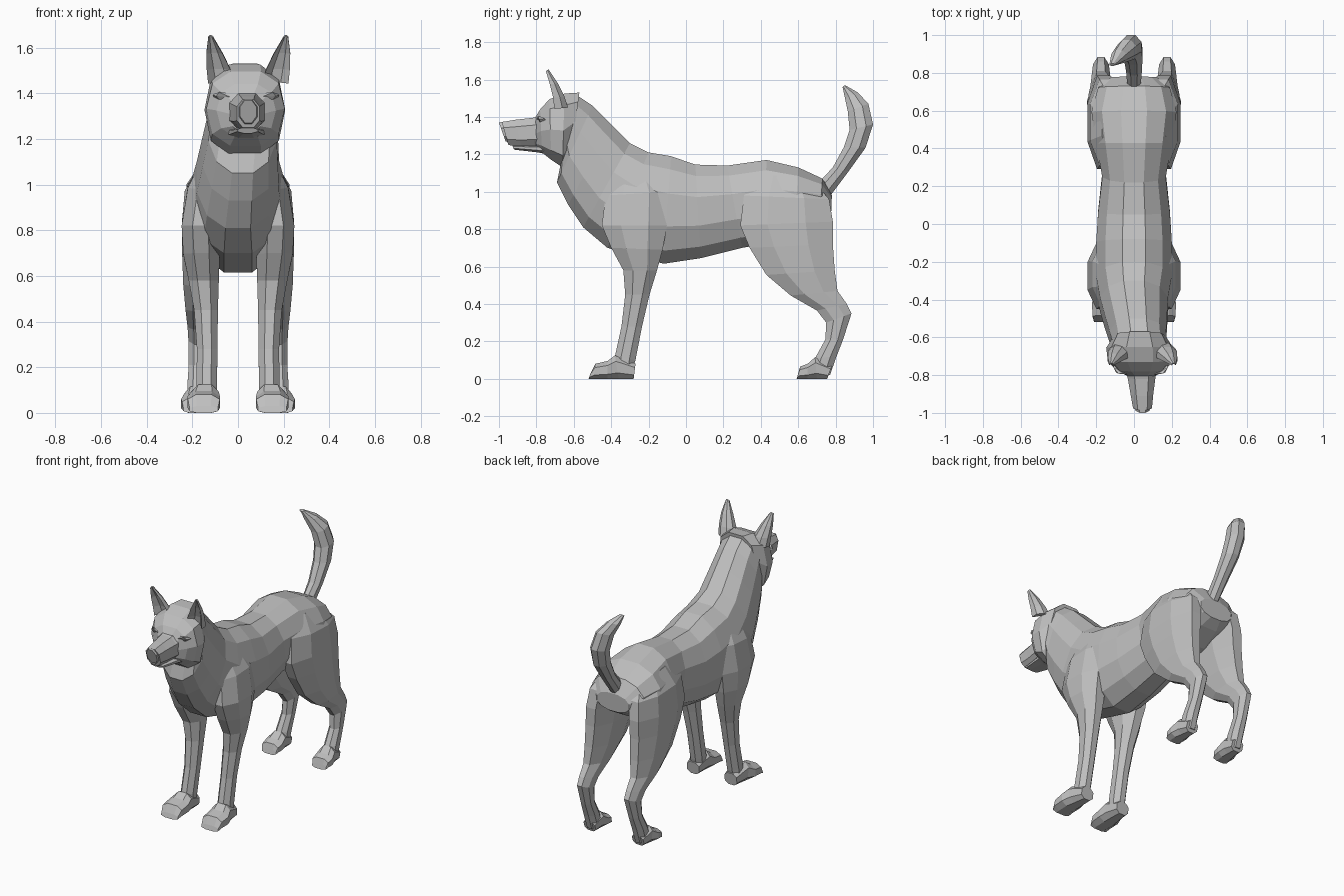
import bpy, bmesh, math
from mathutils import Vector

fur = bpy.data.materials.new("grey_fur")
fur.diffuse_color = (0.52, 0.52, 0.52, 1)


def loft(name, sections, n=8, power=1.0, mirror=1, dent=None):
    """Skin rings; each section is (x, y1, z1, y2, z2, half_width)."""
    bm = bmesh.new()
    rings = []
    ext = math.cos(math.pi / n)
    for x, y1, z1, y2, z2, hw in sections:
        a, b = Vector((x, y1, z1)), Vector((x, y2, z2))
        mid, half = (a + b) / 2, (a - b) / 2
        ring = []
        for i in range(n):
            t = 2 * math.pi * (i + 0.5) / n
            c, s = (math.copysign(abs(v / ext) ** power, v) for v in (math.cos(t), math.sin(t)))
            if dent is not None and c > 0.9:
                c = dent
            p = mid + half * c + Vector((hw * s, 0, 0))
            p.x *= mirror
            ring.append(bm.verts.new(p))
        rings.append(ring)
    for r, q in zip(rings, rings[1:]):
        for i in range(n):
            j = (i + 1) % n
            bm.faces.new((r[i], r[j], q[j], q[i]))
    bm.faces.new(rings[0])
    bm.faces.new(rings[-1])
    bmesh.ops.recalc_face_normals(bm, faces=bm.faces)
    mesh = bpy.data.meshes.new(name)
    bm.to_mesh(mesh)
    bm.free()
    mesh.materials.append(fur)
    obj = bpy.data.objects.new(name, mesh)
    bpy.context.collection.objects.link(obj)
    return obj


# Neck, chest, belly and rump in one skin
loft("body", [
    (.03, -.59, 1.52, -.67, 1.15, .145),
    (.02, -.50, 1.46, -.69, 1.05, .15),
    (.01, -.40, 1.36, -.63, .93, .165),
    (0, -.30, 1.26, -.55, .81, .18),
    (0, -.20, 1.21, -.42, .70, .20),
    (0, -.08, 1.19, -.12, .615, .20),
    (0, .05, 1.145, .08, .645, .19),
    (0, .22, 1.14, .30, .70, .168),
    (0, .43, 1.17, .42, .72, .20),
    (0, .60, 1.13, .58, .76, .225),
    (0, .73, 1.07, .71, .82, .19),
    (0, .78, .98, .775, .86, .12)], n=12, power=.9)

# Head, slightly off centre
loft("head", [
    (.03, -.57, 1.53, -.61, 1.22, .13),
    (.03, -.65, 1.525, -.66, 1.13, .17),
    (.033, -.73, 1.495, -.72, 1.17, .165),
    (.036, -.78, 1.44, -.77, 1.21, .125),
    (.038, -.81, 1.39, -.80, 1.23, .07)], n=10, power=.8)
loft("muzzle", [
    (.038, -.76, 1.41, -.76, 1.24, .085),
    (.04, -.82, 1.395, -.81, 1.24, .073),
    (.042, -.91, 1.385, -.88, 1.24, .06),
    (.045, -.985, 1.373, -.95, 1.25, .05)], power=.8)
loft("nose", [
    (.045, -.97, 1.375, -.94, 1.26, .045),
    (.045, -1.0, 1.37, -.965, 1.27, .036)])
loft("lower_jaw", [
    (.035, -.70, 1.27, -.70, 1.19, .10),
    (.038, -.80, 1.25, -.79, 1.21, .07),
    (.042, -.93, 1.25, -.92, 1.225, .045)])

# Tail curving up, then forward and to one side
loft("tail", [
    (0, .71, 1.05, .765, .97, .035),
    (0, .785, 1.13, .87, 1.11, .042),
    (-.005, .845, 1.24, .96, 1.235, .05),
    (-.015, .875, 1.33, 1.0, 1.36, .055),
    (-.04, .865, 1.43, .975, 1.47, .052),
    (-.08, .85, 1.50, .92, 1.53, .04),
    (-.115, .837, 1.56, .85, 1.57, .015)])

for side, m in (("left", 1), ("right", -1)):
    # Hollow-fronted ears
    dx = .035 * m
    ear = loft(side + "_ear", [
        (.118, -.735, 1.44, -.63, 1.45, .058),
        (.13, -.735, 1.50, -.65, 1.51, .052),
        (.148, -.745, 1.57, -.685, 1.58, .036),
        (.165, -.755, 1.64, -.735, 1.655, .010)], mirror=m, dent=-.35)
    ear.location.x = .045
    # Almond eyes
    eye = loft(side + "_eye", [
        (.070, -.797, 1.385, -.782, 1.38, .004),
        (.105, -.792, 1.405, -.780, 1.372, .022),
        (.138, -.762, 1.397, -.750, 1.385, .006)], n=6, mirror=m)
    eye.location.x = .035
    # Front leg with shoulder
    loft(side + "_front_leg", [
        (.10, -.40, 1.12, -.16, 1.12, .05),
        (.145, -.43, .98, -.10, 1.00, .075),
        (.165, -.45, .82, -.10, .82, .082),
        (.16, -.40, .70, -.125, .69, .08),
        (.15, -.335, .58, -.155, .58, .066),
        (.14, -.325, .45, -.195, .45, .052),
        (.135, -.345, .28, -.235, .28, .045),
        (.137, -.38, .12, -.27, .10, .045),
        (.14, -.37, .04, -.29, .03, .045)], mirror=m)
    loft(side + "_front_paw", [
        (.14, -.27, .08, -.28, .0, .045),
        (.145, -.38, .125, -.36, .0, .06),
        (.15, -.42, .095, -.42, .0, .072),
        (.15, -.485, .08, -.49, .0, .070),
        (.15, -.51, .03, -.52, .0, .062)], power=.8, mirror=m)
    # Hind leg with haunch
    loft(side + "_hind_leg", [
        (.11, .38, 1.10, .68, 1.06, .06),
        (.145, .31, .98, .765, .96, .088),
        (.16, .29, .82, .785, .84, .086),
        (.165, .34, .70, .785, .72, .08),
        (.17, .43, .555, .795, .58, .07),
        (.175, .56, .445, .81, .47, .055),
        (.175, .70, .365, .86, .40, .046),
        (.175, .75, .30, .885, .35, .042),
        (.178, .745, .21, .84, .21, .038),
        (.18, .69, .11, .805, .12, .042),
        (.18, .67, .04, .77, .02, .042)], mirror=m)
    loft(side + "_hind_paw", [
        (.18, .78, .07, .755, .0, .042),
        (.183, .69, .115, .70, .0, .052),
        (.187, .65, .08, .65, .0, .062),
        (.187, .61, .065, .605, .0, .058),
        (.187, .60, .03, .592, .0, .052)], power=.8, mirror=m)
